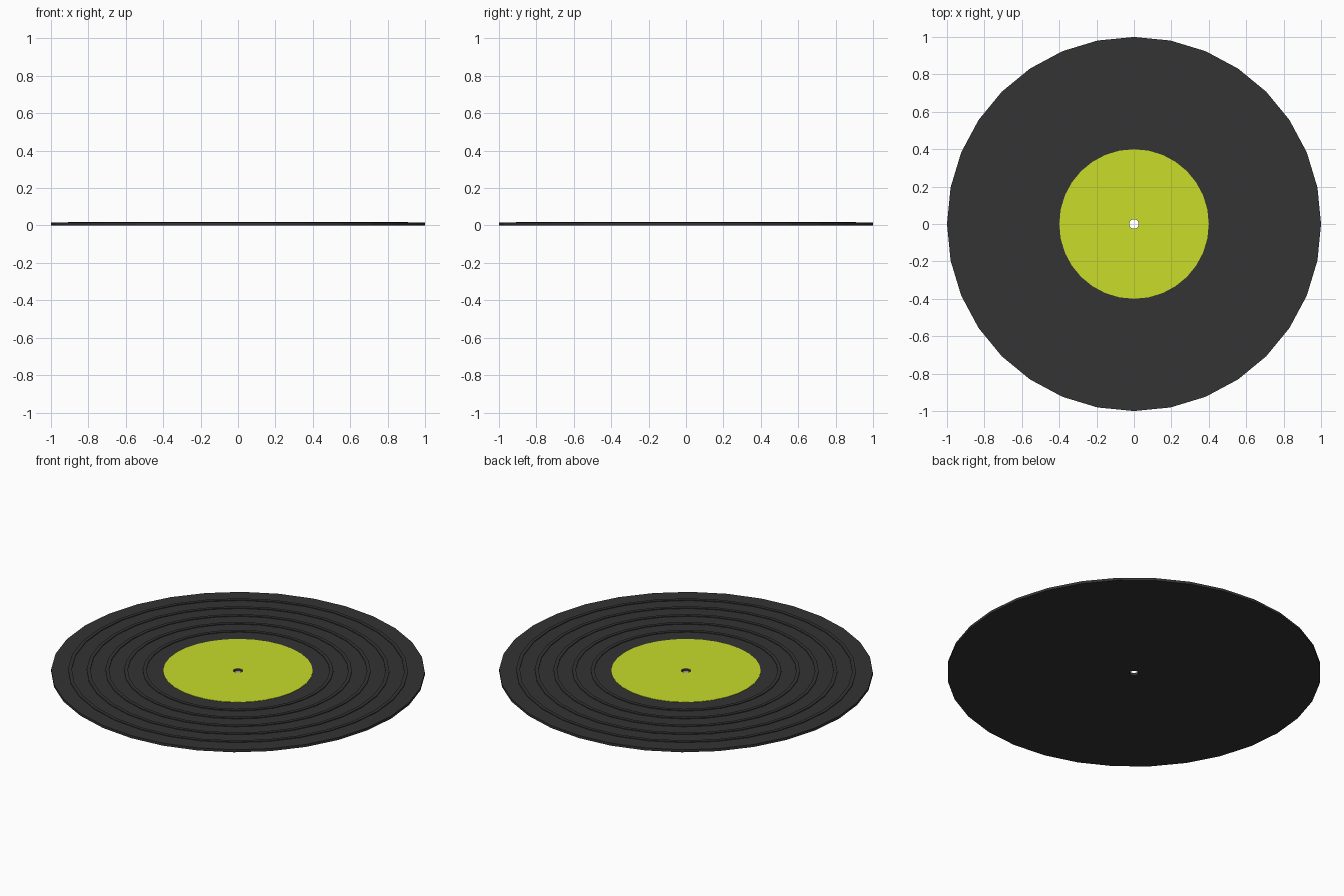
import bpy, bmesh
from math import cos, sin, pi

if "Cube" in bpy.data.objects:
    bpy.data.objects.remove(bpy.data.objects["Cube"])

SIDES = 32

def material(name, color):
    m = bpy.data.materials.new(name)
    m.diffuse_color = (*color, 1)
    m.use_nodes = True
    m.node_tree.nodes["Principled BSDF"].inputs["Base Color"].default_value = m.diffuse_color
    return m

def ring(name, inner, outer, z0, z1, mat):
    """Flat-faced washer with a rectangular cross-section."""
    bm = bmesh.new()
    profile = [(inner, z0), (outer, z0), (outer, z1), (inner, z1)]
    loops = []
    for i in range(SIDES):
        a = 2 * pi * i / SIDES
        loops.append([bm.verts.new((r * cos(a), r * sin(a), z)) for r, z in profile])
    for i in range(SIDES):
        p, q = loops[i], loops[(i + 1) % SIDES]
        for k in range(4):
            n = (k + 1) % 4
            bm.faces.new((p[k], q[k], q[n], p[n]))
    bmesh.ops.recalc_face_normals(bm, faces=bm.faces)
    mesh = bpy.data.meshes.new(name)
    bm.to_mesh(mesh)
    bm.free()
    mesh.materials.append(mat)
    obj = bpy.data.objects.new(name, mesh)
    bpy.context.collection.objects.link(obj)
    return obj

vinyl = material("vinyl", (0.033, 0.033, 0.033))
paper = material("paper", (0.58, 0.72, 0.023))

# Disc with spindle hole
ring("disc", 0.025, 1.0, 0.0, 0.015, vinyl)

# Raised groove ridges
for i in range(5):
    r = 0.5 + 0.1 * i
    ring(f"groove_ridge_{i + 1}", r - 0.01, r + 0.01, 0.013, 0.019, vinyl)

# Centre label
ring("label", 0.025, 0.4, 0.014, 0.017, paper)
